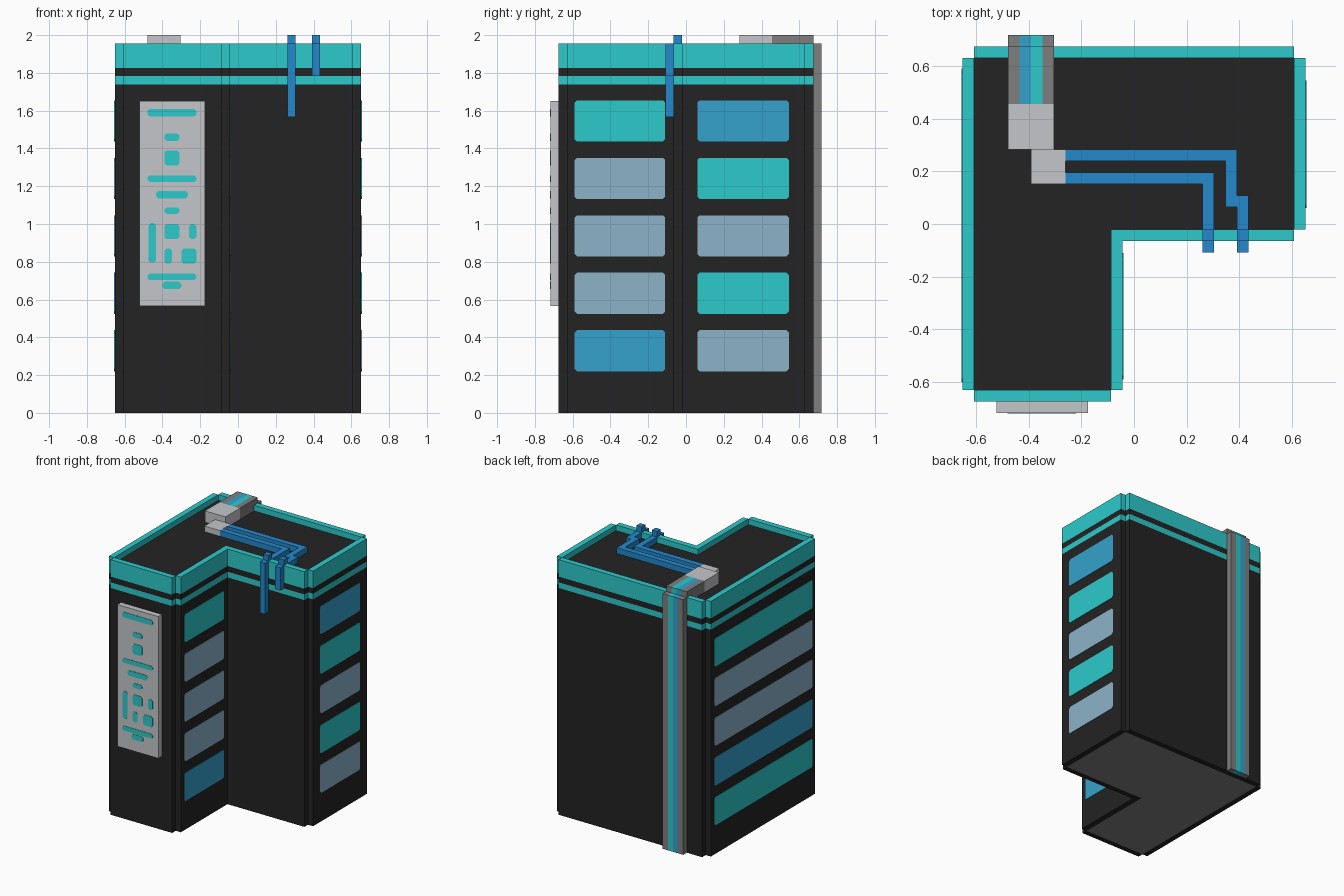
import bpy, bmesh

if "Cube" in bpy.data.objects:
    bpy.data.objects.remove(bpy.data.objects["Cube"])

V = 2 / 46  # grid unit: the model is built from square steps of this size


def material(name, hexcode):
    m = bpy.data.materials.new(name)
    rgb = [int(hexcode[i:i + 2], 16) / 255 for i in (0, 2, 4)]
    lin = [c / 12.92 if c <= 0.04045 else ((c + 0.055) / 1.055) ** 2.4 for c in rgb]
    m.diffuse_color = (*lin, 1)
    m.use_nodes = True
    m.node_tree.nodes["Principled BSDF"].inputs["Base Color"].default_value = m.diffuse_color
    return m


BLACK = material("black_wall", "232323")
CYAN = material("cyan_trim", "2DCACB")
LIGHT = material("light_grey", "C5C6CA")
GREY = material("mid_grey", "7F7F7F")
PIPE = material("pipe_blue", "2488CC")
BLUE = material("window_blue", "35A2CC")
PALE = material("window_pale", "8CB3C9")


def finish(name, bm, mats):
    mesh = bpy.data.meshes.new(name)
    bm.to_mesh(mesh)
    bm.free()
    for m in mats:
        mesh.materials.append(m)
    ob = bpy.data.objects.new(name, mesh)
    bpy.context.collection.objects.link(ob)
    return ob


def boxes(name, mat, *specs):
    """Boxes in grid units: (x0, x1, y0, y1, z0, z1)."""
    bm = bmesh.new()
    for x0, x1, y0, y1, z0, z1 in specs:
        vs = bmesh.ops.create_cube(bm, size=1)["verts"]
        for v in vs:
            v.co = ((x1 if v.co.x > 0 else x0) * V,
                    (y1 if v.co.y > 0 else y0) * V,
                    (z1 if v.co.z > 0 else z0) * V)
    return finish(name, bm, [mat])


def plate(name, mat, axis, pos, out, u0, u1, z0, z1, cut=0.012):
    """Thin plate with clipped corners on a wall facing along x or y."""
    prof = [(u0 + cut, z0), (u1 - cut, z0), (u1, z0 + cut), (u1, z1 - cut),
            (u1 - cut, z1), (u0 + cut, z1), (u0, z1 - cut), (u0, z0 + cut)]
    bm = bmesh.new()

    def ring(d):
        return [bm.verts.new((d, u, z) if axis == "x" else (u, d, z)) for u, z in prof]
    a, b = ring(pos), ring(pos + out * 0.003)
    bm.faces.new(a)
    bm.faces.new(b)
    for i in range(8):
        j = (i + 1) % 8
        bm.faces.new((a[i], a[j], b[j], b[i]))
    bmesh.ops.recalc_face_normals(bm, faces=bm.faces)
    finish(name, bm, [mat])


# Tower: L-shaped outline with stepped corners, banded walls, sunken roof
outline = [(-14, -15.5), (-2, -15.5), (-2, -14.5), (-1, -14.5), (-1, -1.5), (14, -1.5),
           (14, -0.5), (15, -0.5), (15, 14.5), (14, 14.5), (14, 15.5), (-14, 15.5),
           (-14, 14.5), (-15, 14.5), (-15, -14.5), (-14, -14.5)]
elbow = (-2, -0.5)
bm = bmesh.new()


def level(pts, z):
    return [bm.verts.new((x * V, y * V, z * V)) for x, y in pts]


def face(vs, mat):
    bm.faces.new(vs).material_index = mat


rings = [level(outline, z) for z in (0, 40, 41, 42, 45)]
for k, mat in enumerate((0, 1, 0, 1)):  # black, cyan, black, cyan bands
    lo, hi = rings[k], rings[k + 1]
    for i in range(16):
        j = (i + 1) % 16
        face((lo[i], lo[j], hi[j], hi[i]), mat)
for ring, z, mat, up in ((rings[0], 0, 0, False), (rings[-1], 45, 1, True)):
    e = level([elbow], z)[0]
    strips = [(15, 0, 1, 2), (6, 7, 8, 9), (9, 10, 11, 12), (12, 13, 14, 15)]
    for f in [[ring[i] for i in s] for s in strips] + [[e] + ring[2:7]]:
        face(f if up else f[::-1], mat)
    inner = [ring[15], ring[2], e, ring[6], ring[9], ring[12]]
    if up:  # parapet inside and roof floor
        roof = level([outline[15], outline[2], elbow, outline[6], outline[9], outline[12]], 44)
        for i in range(6):
            j = (i + 1) % 6
            face((roof[j], roof[i], inner[i], inner[j]), 1)
        face(roof, 0)
    else:  # grey underside
        face(inner[::-1], 2)
finish("tower", bm, [BLACK, CYAN, GREY])

# Windows: five rows on three walls, listed from the top down
walls = {
    "court_window": (-1 * V, 1, -0.59, -0.11, (CYAN, PALE, PALE, PALE, BLUE)),
    "right_window": (15 * V, 1, 0.06, 0.545, (BLUE, CYAN, PALE, CYAN, PALE)),
    "left_window": (-15 * V, -1, -0.60, 0.59, (CYAN, PALE, PALE, BLUE, CYAN)),
}
for name, (pos, out, u0, u1, mats) in walls.items():
    for row, mat in enumerate(mats):
        top = 1.655 - row * 7 * V
        plate(f"{name}_{row + 1}", mat, "x", pos, out, u0, u1, top - 5 * V, top)

# Front panel with an abstract pattern of bars and blocks
boxes("front_panel", LIGHT, (-12, -4, -16.5, -15.5, 13, 38))
bars = [(0, 0.26, 1.59, 0.04), (0, 0.08, 1.46, 0.04), (0, 0.08, 1.35, 0.08),
        (0, 0.26, 1.24, 0.035), (0, 0.17, 1.155, 0.04), (0, 0.08, 1.07, 0.035),
        (-0.105, 0.04, 0.90, 0.21), (0, 0.08, 0.96, 0.08), (0.11, 0.04, 0.96, 0.08),
        (-0.02, 0.04, 0.83, 0.08), (0.09, 0.08, 0.83, 0.08),
        (0, 0.26, 0.72, 0.035), (0, 0.10, 0.675, 0.04)]
for n, (du, w, z, h) in enumerate(bars):
    u = -0.35 + du
    plate(f"panel_bar_{n + 1}", CYAN, "y", -16.5 * V, -1,
          u - w / 2, u + w / 2, z - h / 2, z + h / 2)

# Roof housings
boxes("large_roof_box", LIGHT, (-11, -7, 6.5, 10.5, 44, 46))
boxes("small_roof_box", LIGHT, (-9, -6, 3.5, 6.5, 44, 45))

# Striped duct: along the roof, over the parapet, down the back wall
for i, (name, mat) in enumerate((("left_rail", GREY), ("blue_stripe", BLUE),
                                 ("cyan_stripe", CYAN), ("right_rail", GREY))):
    x = -11 + i
    boxes(f"duct_{name}", mat, (x, x + 1, 10.5, 14.5, 44, 46),
          (x, x + 1, 14.5, 15.5, 45, 46), (x, x + 1, 15.5, 16.5, 0, 45))

# Blue pipes: across the roof, over the parapet, down the court wall
boxes("long_pipe", PIPE, (-6, 7, 3.5, 4.5, 44, 45), (6, 7, -0.5, 3.5, 44, 45),
      (6, 7, -1.5, -0.5, 45, 46), (6, 7, -2.5, -1.5, 36, 45))
boxes("short_pipe", PIPE, (-6, 9, 5.5, 6.5, 44, 45), (8, 9, 2.5, 5.5, 44, 45),
      (8, 10, 1.5, 2.5, 44, 45), (9, 10, -0.5, 1.5, 44, 45),
      (9, 10, -1.5, -0.5, 45, 46), (9, 10, -2.5, -1.5, 41, 45))
